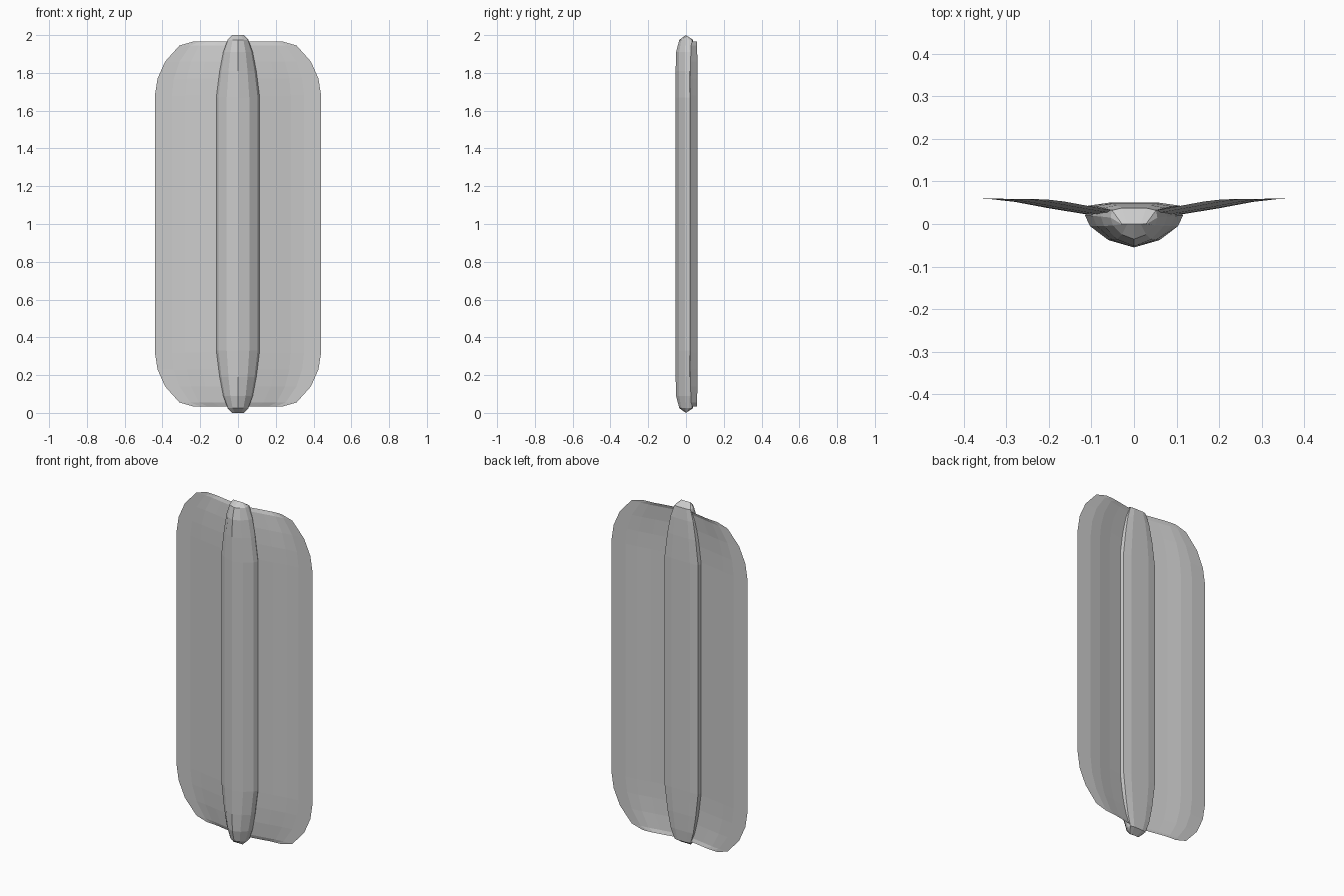
import bpy, bmesh

if "Cube" in bpy.data.objects:
    bpy.data.objects.remove(bpy.data.objects["Cube"])


def loft(name, rings, closed):
    """Bridge consecutive rings of points with quads, flat shaded."""
    bm = bmesh.new()
    rows = [[bm.verts.new(p) for p in ring] for ring in rings]
    n = len(rows[0])
    for a, b in zip(rows, rows[1:]):
        for i in range(n if closed else n - 1):
            j = (i + 1) % n
            bm.faces.new((a[i], a[j], b[j], b[i]))
    bmesh.ops.remove_doubles(bm, verts=bm.verts, dist=0.0005)
    bmesh.ops.recalc_face_normals(bm, faces=bm.faces)
    me = bpy.data.meshes.new(name)
    bm.to_mesh(me)
    bm.free()
    ob = bpy.data.objects.new(name, me)
    bpy.context.collection.objects.link(ob)
    return ob


def both_ends(rows):
    """Repeat top-half rows (z first, top to middle) mirrored about z = 1."""
    return rows + [(2 - r[0],) + r[1:] for r in reversed(rows)]


# Central keeled body: half section (x as fraction of half width, y)
half = [(0, -0.055), (0.52, -0.038), (0.9, -0.005), (1, 0.02), (0.94, 0.043), (0.52, 0.05)]
section = half + [(-x, y) for x, y in reversed(half[1:])]
# z, half width, front depth scale, back depth scale
body_rows = both_ends([
    (2.0, 0.03, 0, 0),
    (1.975, 0.055, 0.65, 0.75),
    (1.91, 0.078, 0.95, 0.88),
    (1.81, 0.097, 1, 0.96),
    (1.67, 0.115, 1, 1),
])
loft("body", [[(x * w, y * (f if y < 0 else b), z) for x, y in section]
              for z, w, f, b in body_rows], True)

# Thin side wings: section blends from the full middle to the narrow ends
middle = [(0.09, 0.019), (0.2, 0.037), (0.28, 0.052), (0.35, 0.06), (0.44, 0.06)]
end = [(0.04, 0.03), (0.10, 0.041), (0.165, 0.053), (0.2, 0.057), (0.24, 0.059)]
# z, blend towards the end section
wing_rows = both_ends([(1.965, 1), (1.945, 0.65), (1.86, 0.27), (1.77, 0.07), (1.68, 0)])
for side, name in ((-1, "left_wing"), (1, "right_wing")):
    loft(name, [[(side * (m[0] + (e[0] - m[0]) * t), m[1] + (e[1] - m[1]) * t, z)
                 for m, e in zip(middle, end)] for z, t in wing_rows], False)
